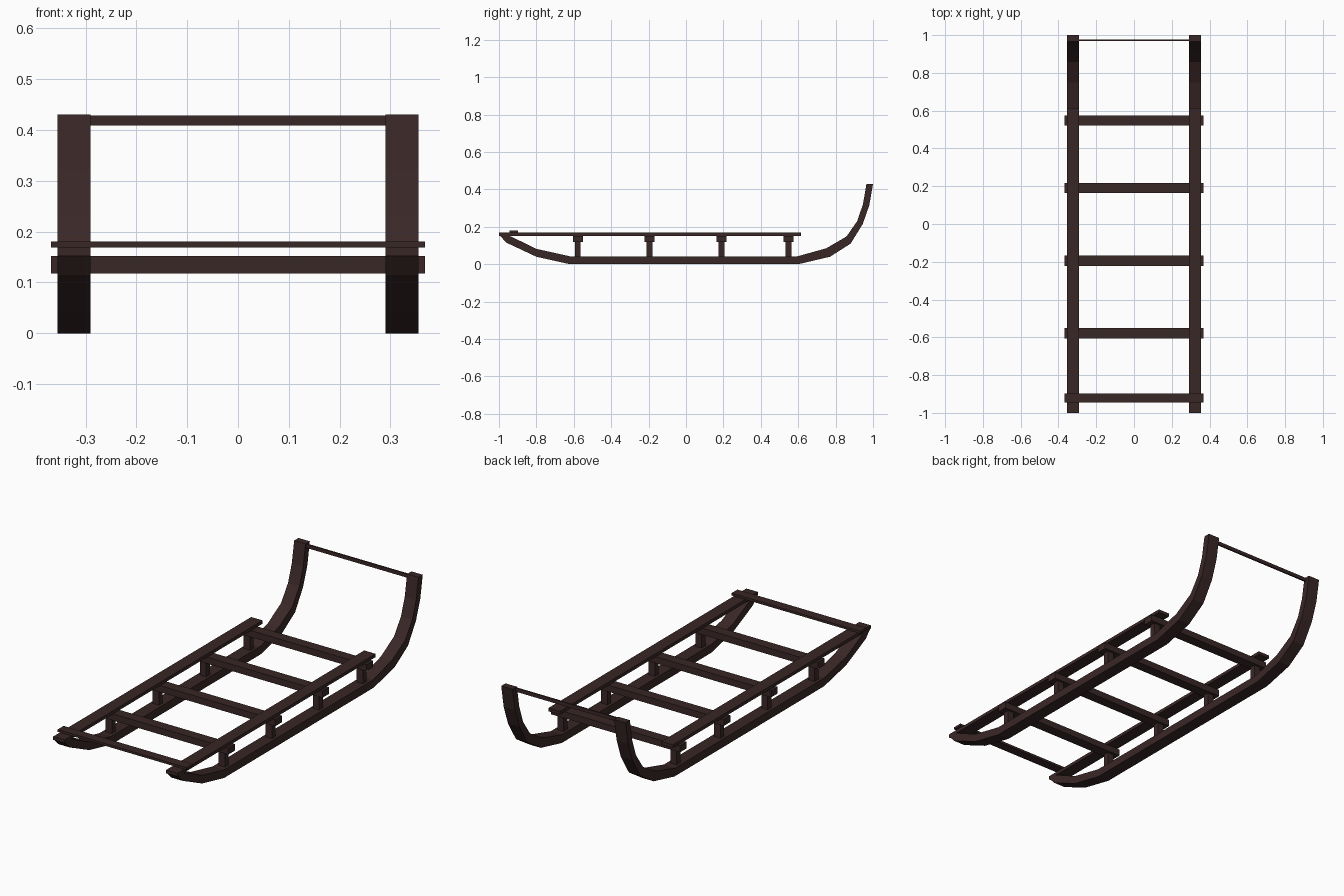
import bpy
import bmesh

cube = bpy.data.objects.get("Cube")
if cube:
    bpy.data.objects.remove(cube)

wood = bpy.data.materials.new("dark_brown_wood")
wood.use_nodes = True
COLOUR = (0.042, 0.02, 0.02, 1)
wood.diffuse_color = COLOUR
wood.node_tree.nodes["Principled BSDF"].inputs["Base Color"].default_value = COLOUR


def finish(name, bm):
    bmesh.ops.recalc_face_normals(bm, faces=bm.faces)
    mesh = bpy.data.meshes.new(name)
    bm.to_mesh(mesh)
    bm.free()
    mesh.materials.append(wood)
    obj = bpy.data.objects.new(name, mesh)
    bpy.context.collection.objects.link(obj)
    return obj


def box(name, x, y, z):
    """Box from (min, max) ranges on each axis."""
    bm = bmesh.new()
    bmesh.ops.create_cube(bm, size=1)
    for v in bm.verts:
        for axis, (low, high) in enumerate((x, y, z)):
            v.co[axis] = high if v.co[axis] > 0 else low
    return finish(name, bm)


def runner(name, x0, x1, lower, upper):
    """Curved strip between a lower and an upper side profile."""
    bm = bmesh.new()
    rings = []
    for (y0, z0), (y1, z1) in zip(lower, upper):
        rings.append([bm.verts.new(p) for p in
                      ((x0, y0, z0), (x1, y0, z0), (x1, y1, z1), (x0, y1, z1))])
    for a, b in zip(rings, rings[1:]):
        for i in range(4):
            j = (i + 1) % 4
            bm.faces.new((a[i], a[j], b[j], b[i]))
    bm.faces.new(rings[0])
    bm.faces.new(rings[-1])
    return finish(name, bm)


# Side profiles of the runners, front tip to back tip
LOWER = [(-1, 0.158), (-0.96, 0.115), (-0.8, 0.04), (-0.62, 0), (0.6, 0),
         (0.77, 0.04), (0.88, 0.11), (0.945, 0.215), (0.98, 0.315), (1, 0.43)]
UPPER = [(-0.97, 0.158), (-0.935, 0.148), (-0.8, 0.082), (-0.62, 0.042), (0.595, 0.042),
         (0.75, 0.085), (0.858, 0.148), (0.915, 0.23), (0.946, 0.32), (0.965, 0.43)]
INNER, OUTER, BAR_END = 0.29, 0.355, 0.368
STATIONS = (-0.578, -0.195, 0.19, 0.548)

for side, sign in (("left", 1), ("right", -1)):
    xs = sorted((sign * INNER, sign * OUTER))
    mid = sign * (INNER + OUTER) / 2
    runner(f"{side}_runner", *xs, LOWER, UPPER)
    box(f"{side}_top_rail", xs, (-1, 0.615), (0.152, 0.169))
    # Posts between runner and crossbars
    for n, y in enumerate(STATIONS, 1):
        box(f"{side}_post_{n}", (mid - 0.018, mid + 0.018),
            (y - 0.015, y + 0.015), (0.035, 0.125))

# Crossbars under the rails
for n, y in enumerate(STATIONS, 1):
    box(f"crossbar_{n}", (-BAR_END, BAR_END), (y - 0.027, y + 0.027), (0.118, 0.152))

# Front bar on top of the rails, and the thin handle at the back
box("front_bar", (-BAR_END, BAR_END), (-0.945, -0.897), (0.169, 0.181))
box("handle_bar", (-0.3, 0.3), (0.968, 0.976), (0.409, 0.428))
